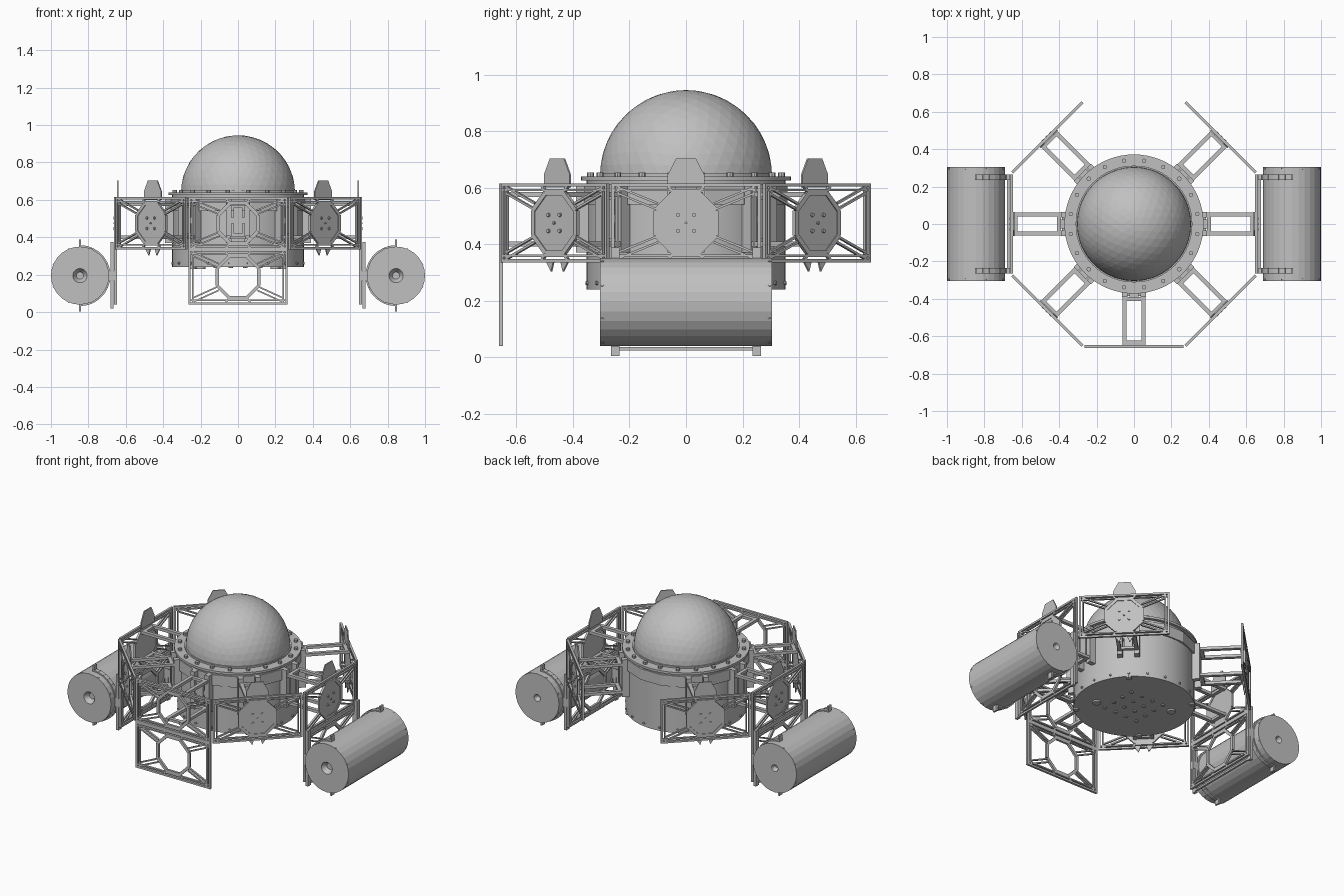
import bpy, bmesh
from math import pi, sin, cos, radians
from mathutils import Matrix, Vector

cube = bpy.data.objects.get("Cube")
if cube:
    bpy.data.objects.remove(cube)

grey = bpy.data.materials.new("light_grey")
grey.use_nodes = True
GREY = (0.53, 0.53, 0.53, 1)
grey.diffuse_color = GREY
grey.node_tree.nodes["Principled BSDF"].inputs["Base Color"].default_value = GREY

X, Y, Z = Vector((1, 0, 0)), Vector((0, 1, 0)), Vector((0, 0, 1))
APO = 0.655              # distance from axis to the panel ring
HALF, LOW, HIGH = 0.265, 0.335, 0.615
MID = (LOW + HIGH) / 2


def finish(name, bm, spin=0, smooth=False):
    """Turn a bmesh into an object, spun about the vertical axis."""
    bmesh.ops.recalc_face_normals(bm, faces=bm.faces)
    mesh = bpy.data.meshes.new(name)
    bm.to_mesh(mesh)
    bm.free()
    mesh.materials.append(grey)
    obj = bpy.data.objects.new(name, mesh)
    bpy.context.collection.objects.link(obj)
    obj.rotation_euler.z = spin
    if smooth:
        bpy.ops.object.select_all(action='DESELECT')
        obj.select_set(True)
        bpy.context.view_layer.objects.active = obj
        bpy.ops.object.shade_smooth_by_angle(angle=radians(30))
    return obj


def beam(bm, p, q, width, thick, ref=Y):
    """Box from p to q; thick is measured along ref."""
    p, q = Vector(p), Vector(q)
    d = q - p
    side = ref.cross(d).normalized() * width
    m = Matrix((d, side, ref * thick)).transposed().to_4x4()
    m.translation = (p + q) / 2
    bmesh.ops.create_cube(bm, size=1, matrix=m)


def disc(bm, centre, radius, depth, axis=Z, sides=12, turn=0, top=None):
    """Closed cylinder or cone along an axis."""
    m = Matrix.Translation(centre) @ Z.rotation_difference(axis).to_matrix().to_4x4()
    bmesh.ops.create_cone(bm, cap_ends=True, segments=sides, radius1=radius,
                          radius2=radius if top is None else top, depth=depth,
                          matrix=m @ Matrix.Rotation(turn, 4, 'Z'))


def plate(bm, outline, y, thick):
    """Flat plate in the panel plane from (x, z) points."""
    face = bm.faces.new([bm.verts.new((x, y, z)) for x, z in outline])
    new = bmesh.ops.extrude_face_region(bm, geom=[face])["geom"]
    bmesh.ops.translate(bm, vec=(0, thick, 0),
                        verts=[v for v in new if isinstance(v, bmesh.types.BMVert)])


def octagon(cz, r):
    return [(r * cos(pi / 8 + k * pi / 4), cz + r * sin(pi / 8 + k * pi / 4))
            for k in range(8)]


def truss(bm, low, high, y, filled):
    """Rectangular lattice frame around an octagon opening."""
    cz, hz = (low + high) / 2, (high - low) / 2
    r = hz * 0.82
    for s in (-1, 1):
        # doubled outer rails and end posts
        for inset, w in ((0.006, 0.012), (0.024, 0.008)):
            z, x = cz + s * (hz - inset), s * (HALF - inset)
            beam(bm, (-HALF, y, z), (HALF, y, z), w, 0.014)
            beam(bm, (x, y, low), (x, y, high), w, 0.014)
        # twin diagonals from each corner to the octagon
        for t in (-1, 1):
            for off in (-0.011, 0.011):
                beam(bm, (s * (HALF - 0.025), y, cz + t * (hz - 0.025 + off)),
                     (s * r * 0.86, y, cz + t * (r * 0.5 + off)), 0.008, 0.012)
            beam(bm, (s * r * 0.38, y, cz + t * r * 0.92),
                 (s * r * 0.55, y, cz + t * (hz - 0.01)), 0.01, 0.012)
    pts = octagon(cz, r)
    for a, b in zip(pts, pts[1:] + pts[:1]):
        beam(bm, (a[0], y, a[1]), (b[0], y, b[1]), 0.018, 0.014)
    if filled:
        plate(bm, pts, y - 0.003, 0.008)
        for k in range(4):
            a = pi / 4 + k * pi / 2
            disc(bm, (0.04 * cos(a), y - 0.004, cz + 0.04 * sin(a)), 0.007, 0.012, Y, 8)
        disc(bm, (0, y - 0.004, cz), 0.005, 0.012, Y, 8)


# central drum with bands, bolts and underside fittings
bm = bmesh.new()
disc(bm, (0, 0, 0.435), 0.352, 0.39, sides=64)
finish("drum", bm, smooth=True)
bm = bmesh.new()
disc(bm, (0, 0, 0.575), 0.366, 0.07, sides=16, turn=pi / 16)
finish("upper_band", bm)
bm = bmesh.new()
disc(bm, (0, 0, 0.632), 0.372, 0.014, sides=64)
disc(bm, (0, 0, 0.642), 0.312, 0.014, sides=64)
finish("top_flange", bm, smooth=True)
bm = bmesh.new()
for k in range(20):
    a = (k + 0.5) * pi / 10
    c, s = cos(a), sin(a)
    disc(bm, (0.342 * c, 0.342 * s, 0.645), 0.012, 0.018, sides=8)
    disc(bm, (0.353 * c, 0.353 * s, 0.262), 0.007, 0.012, Vector((c, s, 0)), 8)
    if k % 5 == 2:
        disc(bm, (0.34 * c, 0.34 * s, 0.24), 0.018, 0.02, sides=8)
finish("flange_bolts", bm)
bm = bmesh.new()
for i in range(4):
    for j in range(4):
        disc(bm, ((i - 1.5) * 0.08, (j - 1.5) * 0.08, 0.24), 0.012, 0.01, sides=8)
for s in (-1, 1):
    disc(bm, (s * 0.2, -s * 0.1, 0.238), 0.025, 0.016)
finish("underside_fittings", bm)

# faceted dome
bm = bmesh.new()
bmesh.ops.create_icosphere(bm, subdivisions=4, radius=0.305,
                           matrix=Matrix.Translation((0, 0, 0.64)))
bmesh.ops.bisect_plane(bm, geom=bm.verts[:] + bm.edges[:] + bm.faces[:],
                       plane_co=(0, 0, 0.635), plane_no=(0, 0, -1), clear_outer=True)
finish("dome", bm)

# ring of seven panels with struts, open at the back
names = {0: "front", 1: "front_left", 2: "left", 3: "back_left",
         5: "back_right", 6: "right", 7: "front_right"}
for k, name in names.items():
    spin = k * pi / 4
    bm = bmesh.new()
    truss(bm, LOW, HIGH, -APO, k != 0)
    finish(name + "_panel", bm, spin)

    if k:
        # upright tab and lower points behind the panel
        bm = bmesh.new()
        plate(bm, [(-0.065, 0.6), (0.065, 0.6), (0.065, 0.645), (0.035, 0.703),
                   (-0.035, 0.703), (-0.065, 0.645)], -APO + 0.008, 0.007)
        for s in (-1, 1):
            if k % 2:
                plate(bm, [(s * 0.015, 0.345), (s * 0.06, 0.345), (s * 0.03, 0.302)],
                      -APO + 0.008, 0.007)
        finish(name + "_tab", bm, spin)

    bm = bmesh.new()
    for z in (0.40, 0.575):
        for s in (-1, 1):
            beam(bm, (s * 0.05, -0.36, z), (s * 0.05, -APO, z), 0.022, 0.018, Z)
        for y in (-0.40, -0.635):
            beam(bm, (-0.05, y, z), (0.05, y, z), 0.022, 0.016, Z)
    finish(name + "_struts", bm, spin)

    # bracket fixed to the drum
    bm = bmesh.new()
    for s in (-1, 1):
        beam(bm, (s * 0.05, -0.365, 0.37), (s * 0.05, -0.365, 0.61), 0.03, 0.05)
    beam(bm, (0, -0.36, 0.42), (0, -0.36, 0.56), 0.05, 0.06)
    beam(bm, (-0.06, -0.36, 0.49), (0.06, -0.36, 0.49), 0.03, 0.05)
    finish(name + "_bracket", bm, spin)

    # lower hanging panel on the front and both sides
    if k in (0, 2, 6):
        bm = bmesh.new()
        truss(bm, 0.04, LOW, -APO, False)
        finish(name + "_lower_panel", bm, spin)

# side tanks with end caps, straps and mounting posts
for s, name in ((1, "left"), (-1, "right")):
    cx, cz, r = s * 0.845, 0.195, 0.155
    bm = bmesh.new()
    disc(bm, (cx, 0, cz), r, 0.61, Y, 28)
    # funnel-shaped recess in both ends
    for end, rad in ((-1, 0.038), (1, 0.022)):
        cap = [f for f in bm.faces if f.normal.y * end > 0.9 and len(f.verts) > 4][0]
        centre = cap.calc_center_median()
        for size, push in ((rad / r, 0), (0.5, -0.03)):
            bmesh.ops.inset_region(bm, faces=[cap], thickness=0.0001)
            for v in cap.verts:
                ref = r if push == 0 else rad
                v.co = centre + (v.co - centre).normalized() * ref * size
                v.co.y += push * end
    finish(name + "_tank", bm)

    bm = bmesh.new()
    for y in (-0.25, 0.25):
        arc = [(cx - s * 0.159 * sin(a), y, cz + 0.159 * cos(a))
               for a in (i * pi / 14 for i in range(15))]
        for a, b in zip(arc, arc[1:]):
            beam(bm, a, b, 0.008, 0.028)
        for t in (-1, 1):
            beam(bm, (cx, y, cz + t * 0.155), (cx, y, cz + t * 0.192), 0.012, 0.03)
        beam(bm, (s * 0.674, y, 0.018), (s * 0.674, y, 0.375), 0.018, 0.028)
        beam(bm, (s * 0.65, y, cz), (s * 0.70, y, cz), 0.05, 0.028)
    beam(bm, (s * 0.672, -0.26, 0.03), (s * 0.672, 0.26, 0.03), 0.012, 0.012, Z)
    finish(name + "_tank_straps", bm)
    # rim studs around both tank ends
    bm = bmesh.new()
    for y in (-0.296, 0.296):
        for k in range(8):
            a = k * pi / 4 + pi / 8
            d = Vector((cos(a), 0, sin(a)))
            disc(bm, Vector((cx, y, cz)) + d * 0.152, 0.005, 0.01, d, 6)
    finish(name + "_tank_studs", bm)
